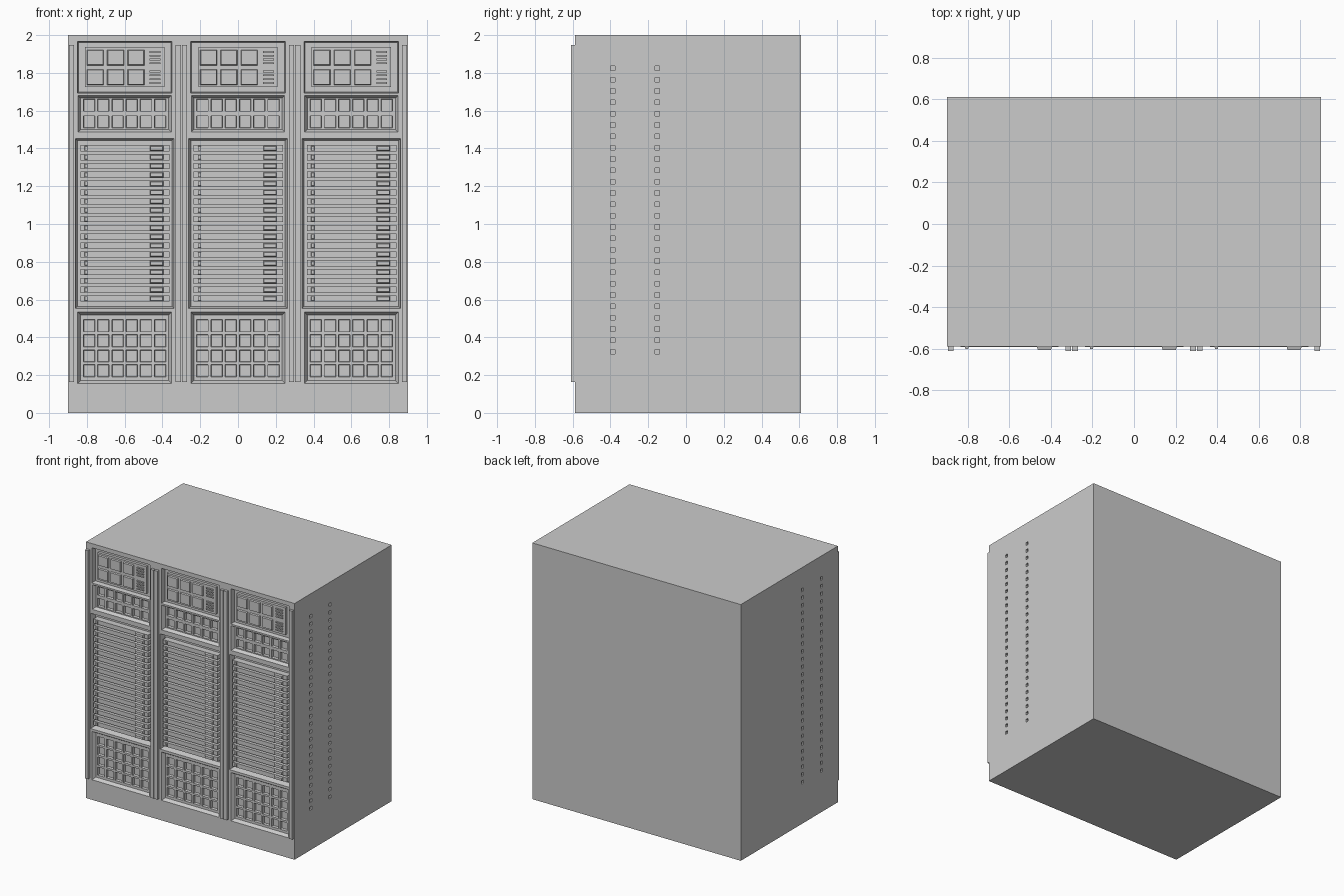
import bpy, bmesh

if "Cube" in bpy.data.objects:
    bpy.data.objects.remove(bpy.data.objects["Cube"])

FRONT, BACK = -0.588, 0.61
COLUMNS = (-0.6, 0.0, 0.6)


def add_block(bm, x, y, z, taper=0.0):
    """Box from (min, max) ranges; the +y end is inset by taper (negative: the -y end)."""
    a, b = max(-taper, 0), max(taper, 0)
    rings = []
    for yy, t in ((y[0], a), (y[1], b)):
        rings.append([bm.verts.new((px, yy, pz)) for px, pz in (
            (x[0] + t, z[0] + t), (x[1] - t, z[0] + t),
            (x[1] - t, z[1] - t), (x[0] + t, z[1] - t))])
    f, r = rings
    bm.faces.new(f)
    bm.faces.new(r[::-1])
    for i in range(4):
        j = (i + 1) % 4
        bm.faces.new((f[j], f[i], r[i], r[j]))


def make(name, blocks):
    bm = bmesh.new()
    for b in blocks:
        add_block(bm, *b)
    bmesh.ops.recalc_face_normals(bm, faces=bm.faces)
    me = bpy.data.meshes.new(name)
    bm.to_mesh(me)
    bm.free()
    ob = bpy.data.objects.new(name, me)
    bpy.context.collection.objects.link(ob)
    return ob


def span(c, size):
    return (c - size / 2, c + size / 2)


def cut(target, blocks):
    cutter = make("cutter", blocks)
    cutter.hide_render = True
    mod = target.modifiers.new("cut", 'BOOLEAN')
    mod.operation = 'DIFFERENCE'
    mod.solver = 'EXACT'
    mod.object = cutter
    bpy.context.view_layer.objects.active = target
    bpy.ops.object.modifier_apply(modifier=mod.name)
    bpy.data.objects.remove(cutter)


# Cabinet shell with framed recesses for each bay
body = make("cabinet_body", [((-0.9, 0.9), (FRONT, BACK), (0, 2))])
recesses = []
for cx in COLUMNS:
    for hw, z, depth, inset in ((0.251, (1.692, 1.968), 0.035, 0.006),
                                (0.249, (1.485, 1.682), 0.025, 0.016),
                                (0.262, (0.552, 1.454), 0.045, 0.012),
                                (0.251, (0.154, 0.536), 0.025, 0.018)):
        recesses.append(((cx - hw, cx + hw), (FRONT - 0.004, FRONT + depth), z, inset))
cut(body, recesses)

# Square pockets in the vent bays, and mounting holes down both sides
holes = []
for cx in COLUMNS:
    for i in range(6):
        for zc in (1.629, 1.541, 0.4615, 0.382, 0.302, 0.223):
            holes.append((span(cx - 0.188 + 0.0752 * i, 0.062),
                          (FRONT + 0.02, FRONT + 0.045), span(zc, 0.065), 0.003))
for side in (-0.9, 0.9):
    for yc in (-0.388, -0.152):
        for i in range(26):
            holes.append((span(side, 0.03), span(yc, 0.025), span(0.324 + 0.06 * i, 0.025)))
cut(body, holes)

# Vertical door rails
rails = []
for cx in (-0.8815, -0.3165, -0.2835, 0.2835, 0.3165, 0.8815):
    rails.append((span(cx, 0.027), (-0.61, FRONT + 0.005), (0.164, 1.947)))
make("vertical_rails", rails)

for n, cx in enumerate(COLUMNS, 1):
    # Upper control module with keys and louvres
    panel_y = FRONT + 0.014
    make(f"control_panel_{n}", [((cx - 0.21, cx + 0.21), (panel_y, FRONT + 0.04), (1.724, 1.936))])
    make(f"control_keys_{n}", [
        (span(cx - 0.156 + 0.108 * i, 0.09), (FRONT + 0.002, panel_y + 0.002), span(zc, 0.083), -0.004)
        for i in range(3) for zc in (1.881, 1.777)])
    make(f"control_louvres_{n}", [
        ((cx + 0.132, cx + 0.19), (FRONT + 0.006, panel_y + 0.002), span(zc + 0.02 * (i - 1.5), 0.009))
        for i in range(4) for zc in (1.881, 1.777)])

    # Stack of slim drawers with a button and a handle each
    levels = [0.605 + 0.0468 * i for i in range(18)]
    make(f"drawers_{n}", [
        ((cx - 0.235, cx + 0.238), (FRONT - 0.004, FRONT + 0.05), span(z, 0.033)) for z in levels])
    make(f"drawer_buttons_{n}", [
        ((cx - 0.213, cx - 0.195), (FRONT - 0.012, FRONT), span(z, 0.025), -0.002) for z in levels])
    make(f"drawer_handles_{n}", [
        ((cx + 0.133, cx + 0.206), (FRONT - 0.018, FRONT), span(z, 0.029), -0.005) for z in levels])
